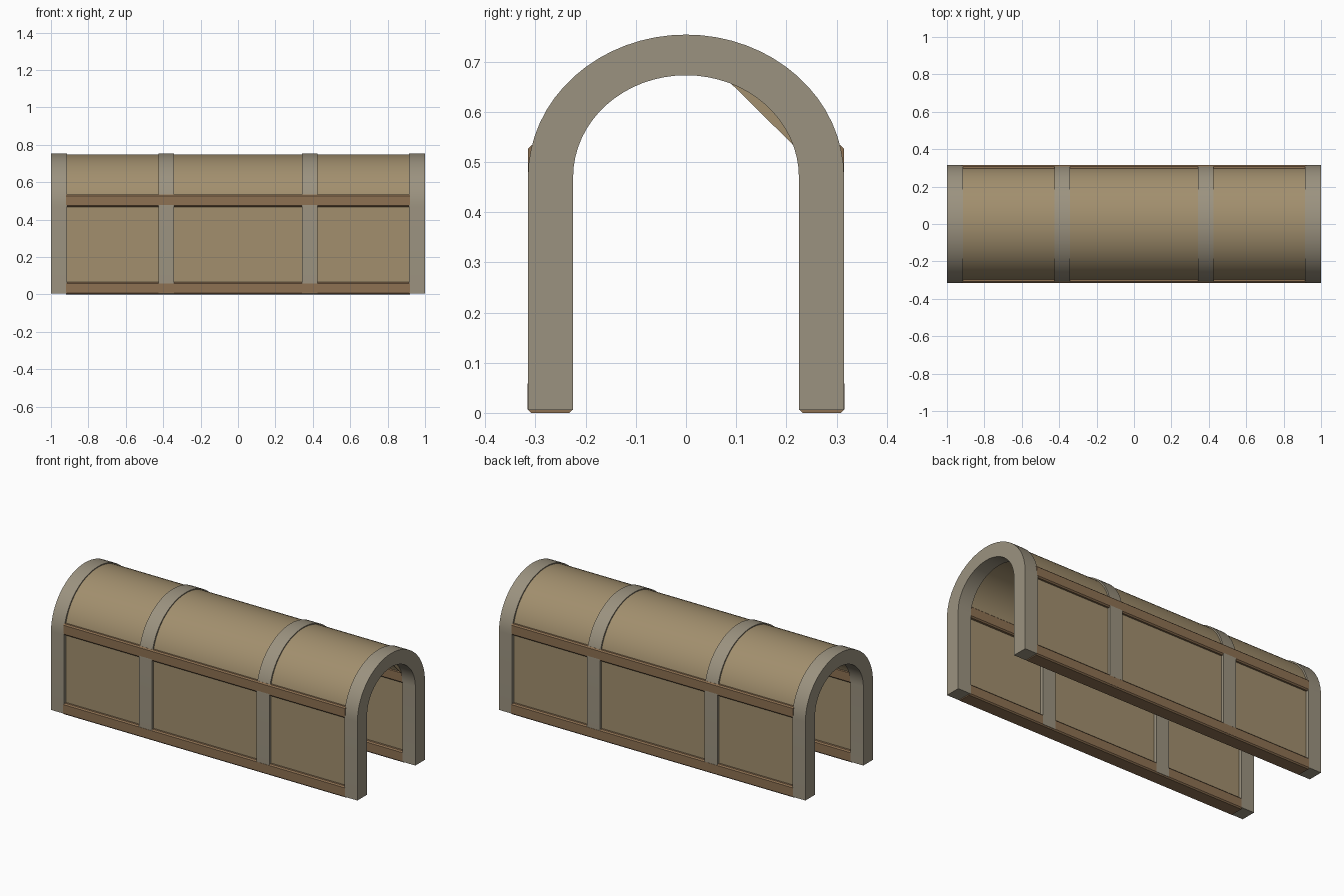
import bpy, bmesh, math

if "Cube" in bpy.data.objects:
    bpy.data.objects.remove(bpy.data.objects["Cube"])

SPRING = 0.47  # height where the arch curve starts


def material(name, rgb):
    m = bpy.data.materials.new(name)
    m.diffuse_color = (*rgb, 1)
    m.use_nodes = True
    m.node_tree.nodes["Principled BSDF"].inputs["Base Color"].default_value = m.diffuse_color
    return m


STONE = material("stone", (0.33, 0.29, 0.215))
PLASTER = material("plaster", (0.36, 0.275, 0.155))
WOOD = material("wood", (0.27, 0.165, 0.085))


def arc(half_width, rise, start=0.0, end=math.pi, n=32):
    return [(half_width * math.cos(start + (end - start) * i / n),
             SPRING + rise * math.sin(start + (end - start) * i / n))
            for i in range(n + 1)]


def finish(name, bm, mat):
    bmesh.ops.recalc_face_normals(bm, faces=bm.faces)
    me = bpy.data.meshes.new(name)
    bm.to_mesh(me)
    bm.free()
    me.materials.append(mat)
    ob = bpy.data.objects.new(name, me)
    bpy.context.collection.objects.link(ob)
    bpy.context.view_layer.objects.active = ob
    ob.select_set(True)
    bpy.ops.object.shade_smooth_by_angle(angle=math.radians(30))
    ob.select_set(False)
    return ob


def vault(name, outer, inner, x0, x1, mat):
    """Thick band between two matching y-z outlines, swept along x."""
    bm = bmesh.new()
    rings = [[bm.verts.new((x, y, z)) for (y, z), x in
              ((o, x0), (o, x1), (i, x1), (i, x0))] for o, i in zip(outer, inner)]
    for a, b in zip(rings, rings[1:]):
        for k in range(4):
            j = (k + 1) % 4
            bm.faces.new((a[k], a[j], b[j], b[k]))
    bm.faces.new(rings[0])
    bm.faces.new(rings[-1])
    return finish(name, bm, mat)


def box(name, x, y, z, mat, chamfer=0.0):
    bm = bmesh.new()
    bmesh.ops.create_cube(bm, size=1)
    for v in bm.verts:
        v.co = [r[0] + (c + 0.5) * (r[1] - r[0]) for r, c in zip((x, y, z), v.co)]
    if chamfer:
        edges = [e for e in bm.edges
                 if abs(e.verts[0].co.x - e.verts[1].co.x) > 0.1]
        bmesh.ops.bevel(bm, geom=edges, offset=chamfer, segments=1, affect='EDGES')
    return finish(name, bm, mat)


def legs(points, w, foot=0.006):
    return [(w, foot)] + points + [(-w, foot)]


# Stone arch ribs: two end frames and two intermediate ribs
outer = legs(arc(0.315, 0.284), 0.315)
inner = legs(arc(0.225, 0.203), 0.225)
for name, a, b in (("end_arch_left", -1, -0.915), ("rib_left", -0.425, -0.342),
                   ("rib_right", 0.342, 0.425), ("end_arch_right", 0.915, 1)):
    vault(name, outer, inner, a, b, STONE)

# Curved roof shell
vault("roof", arc(0.305, 0.279), arc(0.240, 0.210), -0.92, 0.92, PLASTER)

# Recessed walls and chamfered long beams on both sides
for side, s in (("front", -1), ("back", 1)):
    def span(a, b):
        return tuple(sorted((s * a, s * b)))
    box(side + "_wall", (-0.92, 0.92), span(0.245, 0.297), (0.03, 0.50), PLASTER)
    box(side + "_sill_beam", (-0.92, 0.92), span(0.2255, 0.3155), (0, 0.066), WOOD, 0.007)
    box(side + "_wall_plate", (-0.92, 0.92), span(0.2255, 0.3145), (0.468, 0.534), WOOD, 0.007)

# Small corner gusset under the roof at the right end
edge = arc(0.232, 0.207, math.radians(15), math.radians(69), 10)
chord = [tuple(edge[0][k] + (edge[-1][k] - edge[0][k]) * i / 10 for k in (0, 1))
         for i in range(11)]
chord[0] = (edge[0][0] - 0.002, edge[0][1])
chord[-1] = (edge[-1][0], edge[-1][1] - 0.002)
vault("corner_gusset", edge, chord, 0.912, 0.918, PLASTER)
